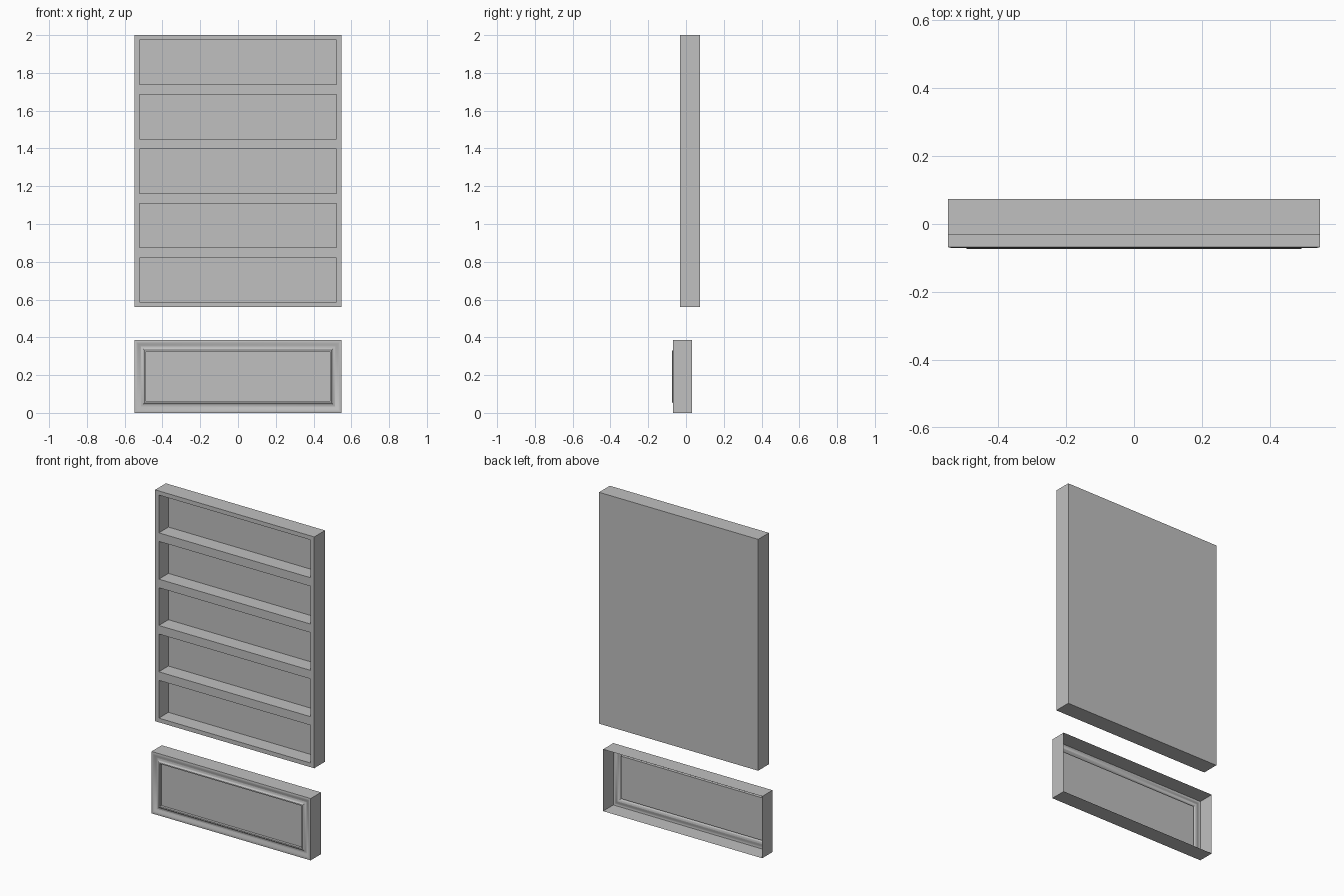
import bpy
import bmesh
from math import radians

if "Cube" in bpy.data.objects:
    bpy.data.objects.remove(bpy.data.objects["Cube"])

HALF_W = 0.548
DEPTH = 0.106

grey = bpy.data.materials.new("plain_grey")
grey.use_nodes = True
colour = (0.53, 0.53, 0.53, 1)
grey.diffuse_color = colour
grey.node_tree.nodes["Principled BSDF"].inputs["Base Color"].default_value = colour


def finish(bm, name):
    mesh = bpy.data.meshes.new(name)
    bm.to_mesh(mesh)
    bm.free()
    mesh.materials.append(grey)
    obj = bpy.data.objects.new(name, mesh)
    bpy.context.collection.objects.link(obj)
    return obj


# Cabinet carcass: front grid, sunk drawer openings, solid sides and back
bottom, top, front = 0.56, 2.0, -0.033
rim, open_h, pitch, recess = 0.026, 0.235, 0.2883, 0.094
xs = [-HALF_W, rim - HALF_W, HALF_W - rim, HALF_W]
zs = [bottom]
for i in range(5):
    z = bottom + rim + i * pitch
    zs += [z, z + open_h]
zs.append(top)

bm = bmesh.new()
grid = [[bm.verts.new((x, front, z)) for x in xs] for z in zs]
openings = []
for r in range(len(zs) - 1):
    for c in range(len(xs) - 1):
        face = bm.faces.new((grid[r][c], grid[r][c + 1],
                             grid[r + 1][c + 1], grid[r + 1][c]))
        if c == 1 and r % 2 == 1:
            openings.append(face)

outline = [e for e in bm.edges if e.is_boundary]
walls = bmesh.ops.extrude_edge_only(bm, edges=outline)["geom"]
back_verts = [g for g in walls if isinstance(g, bmesh.types.BMVert)]
bmesh.ops.translate(bm, verts=back_verts, vec=(0, DEPTH, 0))
bmesh.ops.holes_fill(bm, edges=[e for e in bm.edges if e.is_boundary], sides=0)
sunk = bmesh.ops.extrude_discrete_faces(bm, faces=openings)["faces"]
for face in sunk:
    bmesh.ops.translate(bm, verts=face.verts[:], vec=(0, recess, 0))
bmesh.ops.recalc_face_normals(bm, faces=bm.faces[:])
finish(bm, "cabinet_carcass")

# Drawer front: open-backed shell with a moulded border and sunk panel
height = 0.385
profile = [(0, 0.033), (0, -0.068), (0.008, -0.070), (0.015, -0.068),
           (0.024, -0.063), (0.034, -0.060), (0.042, -0.062),
           (0.048, -0.067), (0.053, -0.072), (0.057, -0.073),
           (0.060, -0.072), (0.060, -0.056)]

bm = bmesh.new()
rings = []
for inset, y in profile:
    w, low, high = HALF_W - inset, inset, height - inset
    rings.append([bm.verts.new((x, y, z)) for x, z in
                  ((-w, low), (w, low), (w, high), (-w, high))])
for a, b in zip(rings, rings[1:]):
    for i in range(4):
        j = (i + 1) % 4
        bm.faces.new((a[i], a[j], b[j], b[i]))
bm.faces.new(rings[-1])
drawer = finish(bm, "drawer_front")

bpy.ops.object.select_all(action='DESELECT')
drawer.select_set(True)
bpy.context.view_layer.objects.active = drawer
bpy.ops.object.shade_smooth_by_angle(angle=radians(30))
